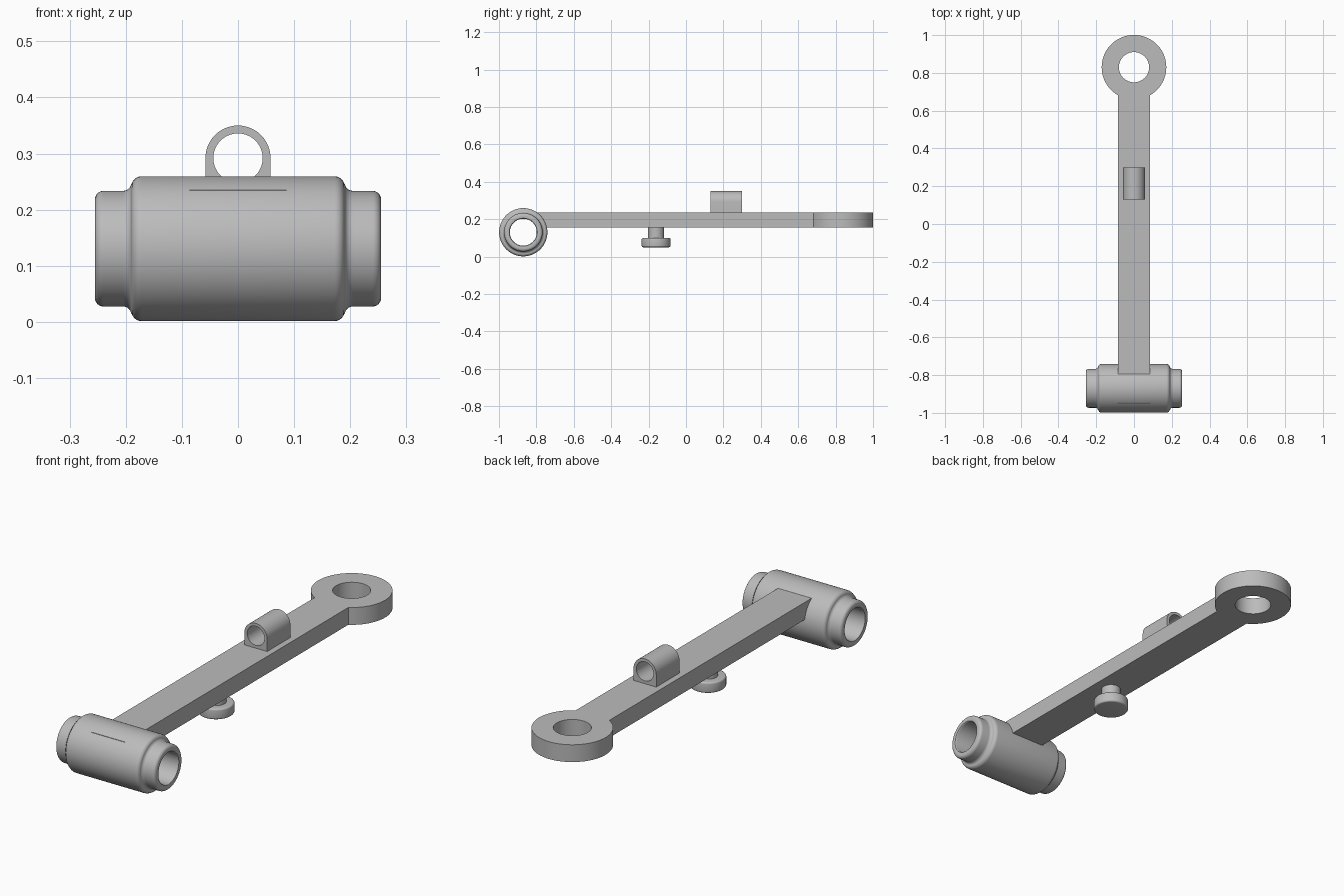
import bpy, bmesh
from math import sin, cos, pi, radians
from mathutils import Matrix, Vector

cube = bpy.data.objects.get("Cube")
if cube:
    bpy.data.objects.remove(cube, do_unlink=True)

grey = bpy.data.materials.new("cast_grey")
grey.use_nodes = True
color = (0.5, 0.5, 0.5, 1)
grey.diffuse_color = color
grey.node_tree.nodes["Principled BSDF"].inputs["Base Color"].default_value = color


def finish(name, bm, matrix):
    bmesh.ops.remove_doubles(bm, verts=bm.verts, dist=1e-5)
    bmesh.ops.transform(bm, matrix=matrix, verts=bm.verts)
    bmesh.ops.recalc_face_normals(bm, faces=bm.faces)
    mesh = bpy.data.meshes.new(name)
    bm.to_mesh(mesh)
    bm.free()
    mesh.materials.append(grey)
    obj = bpy.data.objects.new(name, mesh)
    bpy.context.collection.objects.link(obj)
    bpy.ops.object.select_all(action='DESELECT')
    obj.select_set(True)
    bpy.context.view_layer.objects.active = obj
    bpy.ops.object.shade_smooth_by_angle(angle=radians(30))
    return obj


def arc(cx, cy, r, start, end, steps):
    angles = [radians(start + (end - start) * i / steps) for i in range(steps + 1)]
    return [(cx + r * cos(a), cy + r * sin(a)) for a in angles]


def plate(name, loops, depth, matrix):
    """Extrude an outline with optional holes along local z."""
    bm = bmesh.new()
    edges = []
    for loop in loops:
        vs = [bm.verts.new((x, y, 0)) for x, y in loop]
        edges += [bm.edges.new((vs[i - 1], vs[i])) for i in range(len(vs))]
    bmesh.ops.triangle_fill(bm, edges=edges, use_beauty=True)
    ext = bmesh.ops.extrude_face_region(bm, geom=bm.faces[:], use_keep_orig=True)
    moved = [g for g in ext["geom"] if isinstance(g, bmesh.types.BMVert)]
    bmesh.ops.translate(bm, verts=moved, vec=(0, 0, depth))
    return finish(name, bm, matrix)


def lathe(name, profile, matrix, closed=False):
    """Revolve (radius, height) points around local z."""
    bm = bmesh.new()
    vs = [bm.verts.new((r, 0, h)) for r, h in profile]
    edges = [bm.edges.new(p) for p in zip(vs, vs[1:])]
    if closed:
        edges.append(bm.edges.new((vs[-1], vs[0])))
    bmesh.ops.spin(bm, geom=vs + edges, axis=(0, 0, 1), cent=(0, 0, 0),
                   angle=2 * pi, steps=64, use_duplicate=False)
    return finish(name, bm, matrix)


# Long arm ending in a flat ring eye
half, eye_y = 0.086, 0.83
outline = [(-half, -0.80), (half, -0.80)] + arc(0, eye_y, 0.171, -59.8, 239.8, 56)
hole = arc(0, eye_y, 0.08, 0, 360, 48)[:-1]
plate("arm_with_eye", [outline, hole], 0.08, Matrix.Translation((0, 0, 0.155)))

# Hollow cross barrel with a stepped collar at each end
right = [(0.129, 0.172)] + [(r, h) for h, r in arc(0.172, 0.111, 0.018, 90, 0, 6)][1:]
right += [(r, h) for h, r in arc(0.205, 0.118, 0.015, 180, 270, 6)]
right += [(r, h) for h, r in arc(0.24, 0.088, 0.015, 90, 0, 6)]
right += [(r, h) for h, r in arc(0.249, 0.078, 0.006, 0, -90, 3)]
left = [(r, -h) for r, h in reversed(right)]
lathe("barrel", left + right,
      Matrix.Translation((0, -0.87, 0.1305)) @ Matrix.Rotation(pi / 2, 4, 'Y'), True)

# Thin edge of the arm showing at the front of the barrel
seam = [(-half, 0), (half, 0), (half, 0.006), (-half, 0.006)]
plate("barrel_seam", [seam], 0.003, Matrix.Translation((0, -0.947, 0.232)))

# Arched loop on top of the arm, open front to back
arch = [(-0.058, 0.23), (0.058, 0.23)] + arc(0, 0.292, 0.058, 0, 180, 28)
bore = arc(0, 0.292, 0.044, 0, 360, 40)[:-1]
plate("top_loop", [arch, bore], 0.17,
      Matrix.Translation((0, 0.3, 0)) @ Matrix.Rotation(pi / 2, 4, 'X'))

# Mushroom knob under the arm
knob = [(0, 0.05)] + arc(0.069, 0.058, 0.008, -90, 0, 4)
knob += arc(0.069, 0.092, 0.008, 0, 90, 4) + [(0.043, 0.10), (0.043, 0.16), (0, 0.16)]
lathe("under_knob", knob, Matrix.Translation((0, -0.16, 0)))
